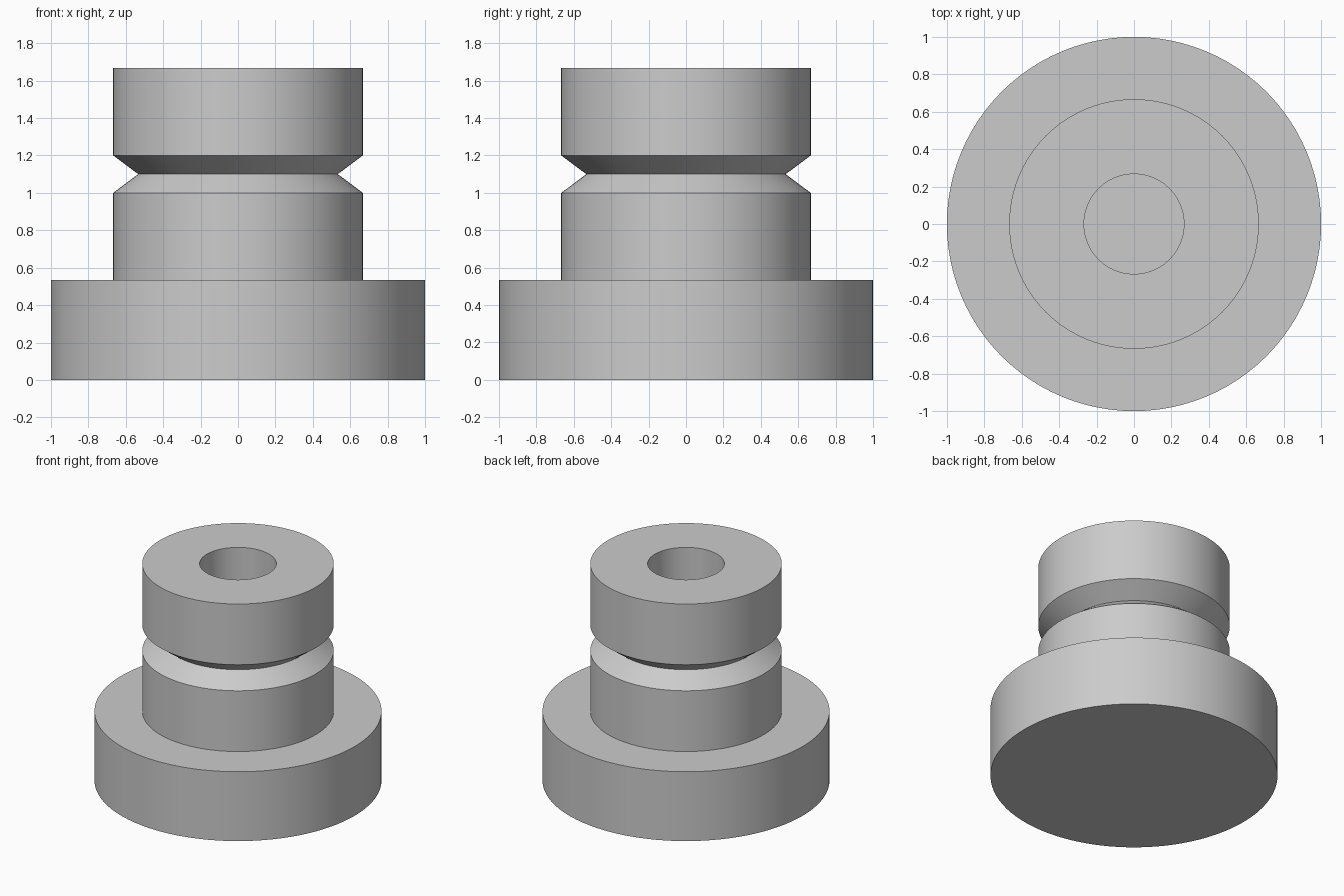
import bpy
import bmesh
from math import radians, tau
from mathutils import Vector

cube = bpy.data.objects.get("Cube")
if cube:
    bpy.data.objects.remove(cube, do_unlink=True)

SEGMENTS = 96

# Plain grey metal
grey = bpy.data.materials.new("grey_metal")
grey.use_nodes = True
colour = (0.6, 0.6, 0.6, 1)
grey.diffuse_color = colour
grey.node_tree.nodes["Principled BSDF"].inputs["Base Color"].default_value = colour


def lathe(name, profile):
    """Revolve a (radius, height) profile around z."""
    bm = bmesh.new()
    verts = [bm.verts.new(Vector((r, 0, z))) for r, z in profile]
    edges = [bm.edges.new(pair) for pair in zip(verts, verts[1:])]
    bmesh.ops.spin(bm, geom=verts + edges, cent=(0, 0, 0), axis=(0, 0, 1),
                   angle=tau, steps=SEGMENTS, use_duplicate=False)
    bmesh.ops.remove_doubles(bm, verts=bm.verts, dist=0.0005)
    # Close the bottom and the floor of the bore
    bmesh.ops.holes_fill(bm, edges=[e for e in bm.edges if e.is_boundary], sides=0)
    bmesh.ops.recalc_face_normals(bm, faces=bm.faces)
    mesh = bpy.data.meshes.new(name)
    bm.to_mesh(mesh)
    bm.free()
    mesh.materials.append(grey)
    obj = bpy.data.objects.new(name, mesh)
    bpy.context.collection.objects.link(obj)
    bpy.ops.object.select_all(action="DESELECT")
    obj.select_set(True)
    bpy.context.view_layer.objects.active = obj
    bpy.ops.object.shade_smooth_by_angle(angle=radians(30))
    return obj


base, neck, groove, bore = 1.0, 0.667, 0.533, 0.267
shoulder, top = 0.533, 1.667

# Wide flange, grooved shank and blind bore in one turned body
lathe("flanged_bushing", [
    (base, 0), (base, shoulder),
    (neck, shoulder), (neck, 1.0),
    (groove, 1.1), (neck, 1.2),
    (neck, top), (bore, top), (bore, shoulder),
])
